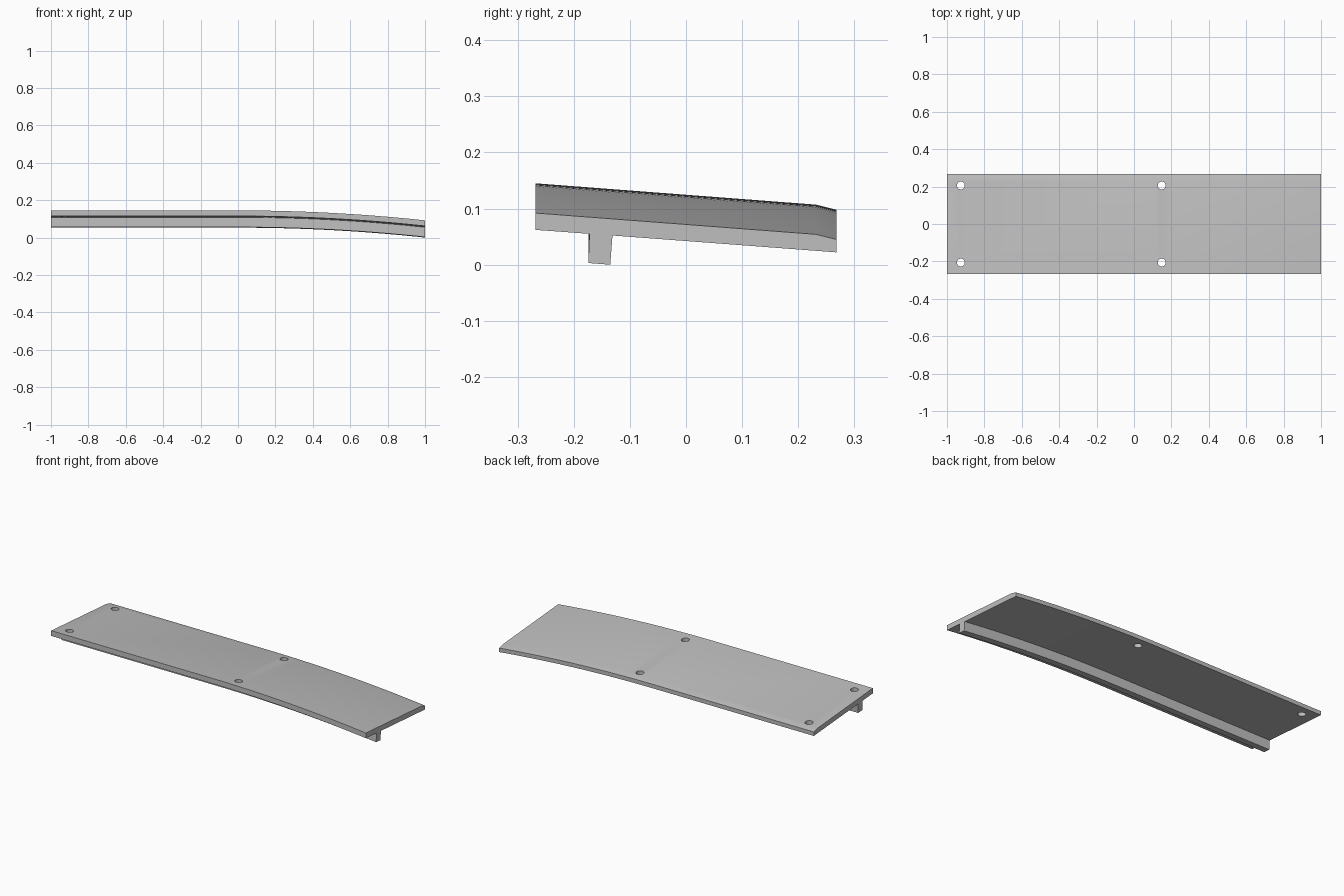
import bpy, bmesh, math

if "Cube" in bpy.data.objects:
    bpy.data.objects.remove(bpy.data.objects["Cube"])

grey = bpy.data.materials.new("light grey")
grey.use_nodes = True
colour = (0.52, 0.52, 0.52, 1)
grey.diffuse_color = colour
grey.node_tree.nodes["Principled BSDF"].inputs["Base Color"].default_value = colour

# Tilted plate section with a bevelled rear edge and a rib below (y, z)
SECTION = [(-0.268, 0.145), (-0.268, 0.115), (-0.172, 0.108), (-0.174, 0.056),
           (-0.135, 0.053), (-0.131, 0.105), (0.268, 0.075), (0.268, 0.098),
           (0.232, 0.107)]
DROP = 0.053
RADIUS = (1 + DROP ** 2) / (2 * DROP)
STEPS = 24


def sag(x):
    """Flat up to the middle, then a circular arc downwards."""
    return RADIUS - math.sqrt(RADIUS ** 2 - x ** 2) if x > 0 else 0


# Sweep the section along the length
bm = bmesh.new()
stations = [-1] + [i / STEPS for i in range(STEPS + 1)]
rings = [[bm.verts.new((x, y, z - sag(x))) for y, z in SECTION] for x in stations]
n = len(SECTION)
for a, b in zip(rings, rings[1:]):
    for i in range(n):
        j = (i + 1) % n
        bm.faces.new((a[i], a[j], b[j], b[i]))
bm.faces.new(rings[0])
bm.faces.new(rings[-1])
bmesh.ops.recalc_face_normals(bm, faces=bm.faces)
mesh = bpy.data.meshes.new("ribbed_plate")
bm.to_mesh(mesh)
bm.free()
mesh.materials.append(grey)
plate = bpy.data.objects.new("ribbed_plate", mesh)
bpy.context.collection.objects.link(plate)

# Four screw holes
bpy.context.view_layer.objects.active = plate
for x in (-0.926, 0.148):
    for y in (-0.206, 0.206):
        bpy.ops.mesh.primitive_cylinder_add(vertices=32, radius=0.021, depth=0.4,
                                            location=(x, y, 0.1))
        cutter = bpy.context.object
        cutter.name = "hole_cutter"
        cutter.hide_render = True
        cutter.data.materials.append(grey)
        bpy.context.view_layer.objects.active = plate
        cut = plate.modifiers.new("hole", "BOOLEAN")
        cut.operation = "DIFFERENCE"
        cut.solver = "EXACT"
        cut.object = cutter
        bpy.ops.object.modifier_apply(modifier=cut.name)
        bpy.data.objects.remove(cutter)

# Smooth the curve, keep the edges sharp
bpy.ops.object.select_all(action="DESELECT")
plate.select_set(True)
bpy.ops.object.shade_smooth_by_angle(angle=math.radians(12))
